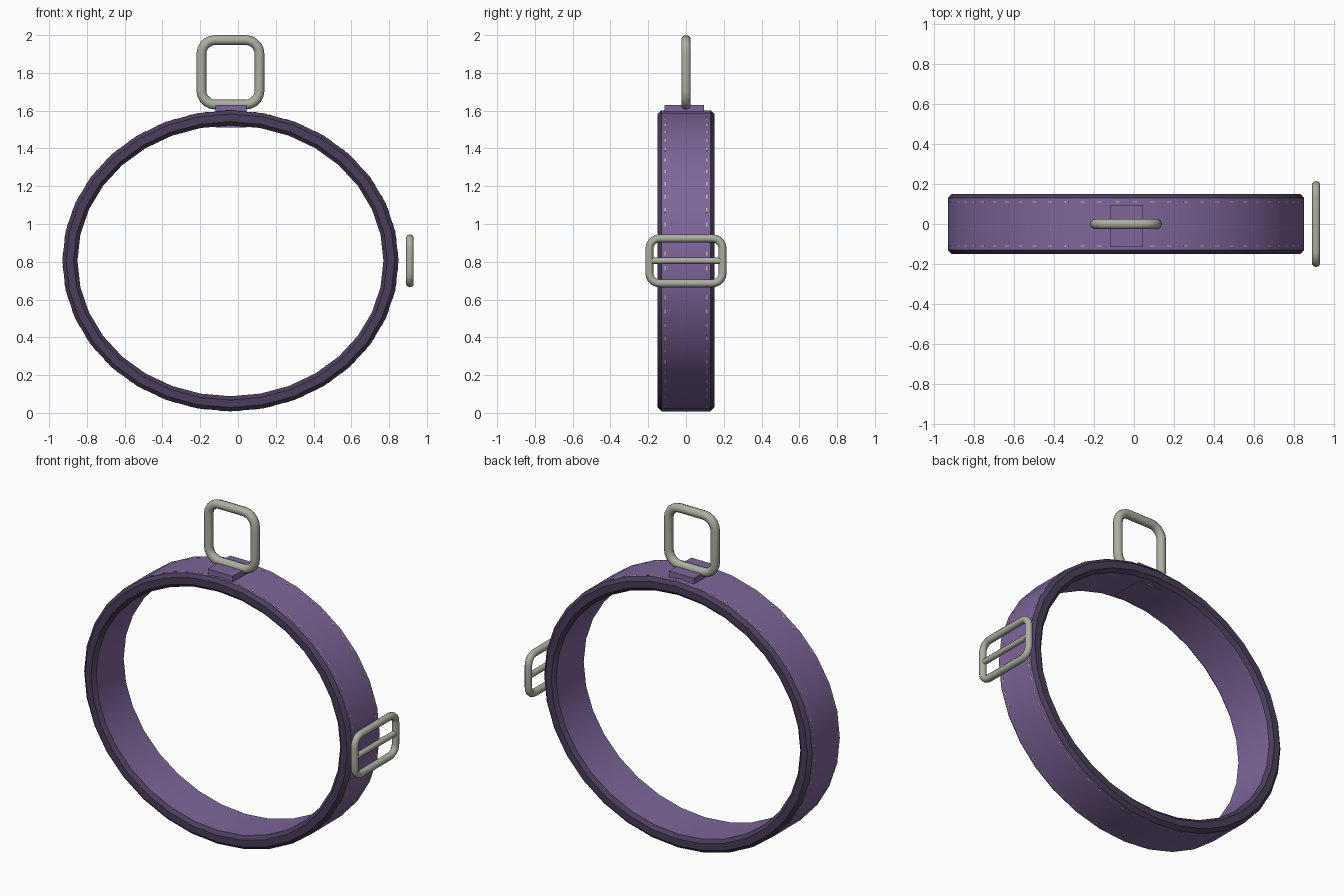
import bpy, bmesh, math
from mathutils import Vector, Matrix

if "Cube" in bpy.data.objects:
    bpy.data.objects.remove(bpy.data.objects["Cube"])

def material(name, rgb):
    m = bpy.data.materials.new(name)
    m.diffuse_color = (*rgb, 1)
    m.use_nodes = True
    m.node_tree.nodes["Principled BSDF"].inputs["Base Color"].default_value = m.diffuse_color
    return m

PURPLE = material("purple strap", (0.21, 0.133, 0.325))
DARK = material("dark purple edge", (0.068, 0.047, 0.1))
METAL = material("grey metal", (0.42, 0.425, 0.36))
TAN = material("tan thread", (0.55, 0.45, 0.30))

CX, CZ = -0.04, 0.805          # strap centre
RX, RZ, T = 0.89, 0.797, 0.08  # outer half-axes and thickness

def finish(bm, name, mats, angle=None):
    bmesh.ops.recalc_face_normals(bm, faces=bm.faces)
    me = bpy.data.meshes.new(name)
    bm.to_mesh(me)
    bm.free()
    ob = bpy.data.objects.new(name, me)
    bpy.context.collection.objects.link(ob)
    for m in mats:
        me.materials.append(m)
    if angle:
        bpy.ops.object.select_all(action='DESELECT')
        ob.select_set(True)
        bpy.context.view_layer.objects.active = ob
        bpy.ops.object.shade_smooth_by_angle(angle=math.radians(angle))
    return ob

def bridge(bm, rings, mat_of=lambda j: 0):
    """Closed loop of closed cross-sections."""
    n, k = len(rings), len(rings[0])
    for i in range(n):
        a, b = rings[i], rings[(i + 1) % n]
        for j in range(k):
            f = bm.faces.new((a[j], a[(j + 1) % k], b[(j + 1) % k], b[j]))
            f.material_index = mat_of(j)

# strap: chamfered section swept round an ellipse, dark cut edges
bm = bmesh.new()
w, c = 0.15, 0.02
section = [(-w + c, 0), (w - c, 0), (w, -c), (w, c - T),
           (w - c, -T), (-w + c, -T), (-w, c - T), (-w, -c)]
rings = []
for i in range(32):
    a = 2 * math.pi * i / 32
    rings.append([bm.verts.new((CX + (RX + d) * math.cos(a), y,
                                CZ + (RZ + d) * math.sin(a))) for y, d in section])
bridge(bm, rings, lambda j: 0 if j in (0, 4) else 1)
finish(bm, "strap", [PURPLE, DARK], 30)

# stitching: two rows of small dashes
bm = bmesh.new()
for side in (-1, 1):
    for i in range(64):
        seg, t = divmod(i + 0.5, 2)
        t /= 2
        p, q = [Vector((CX + RX * math.cos(a), side * 0.11, CZ + RZ * math.sin(a)))
                for a in (2 * math.pi * seg / 32, 2 * math.pi * (seg + 1) / 32)]
        x = (q - p).normalized()
        y = Vector((0, 1, 0))
        rot = Matrix((x, y, x.cross(y))).transposed().to_4x4()
        bmesh.ops.create_cube(bm, size=1, matrix=Matrix.Translation(p.lerp(q, t)) @ rot
                              @ Matrix.Diagonal((0.022, 0.007, 0.003, 1)))
finish(bm, "stitching", [TAN])

# keeper patch wrapping the strap at the top
bm = bmesh.new()
bmesh.ops.create_cube(bm, size=1, matrix=Matrix.Translation((-0.037, -0.01, 1.571))
                      @ Matrix.Diagonal((0.165, 0.21, 0.118, 1)))
finish(bm, "ring_keeper", [PURPLE])

def wire_frame(name, centre, u, v, width, height, corner, r):
    """Round wire bent to a rounded rectangle, in the plane of u and v."""
    bm = bmesh.new()
    u, v, centre = Vector(u), Vector(v), Vector(centre)
    n = u.cross(v)
    hu, hv, cr = width / 2 - r, height / 2 - r, corner - r
    rings = []
    for k, (su, sv) in enumerate(((1, 1), (-1, 1), (-1, -1), (1, -1))):
        for s in range(6):
            a = math.pi / 2 * (k + s / 5)
            out = u * math.cos(a) + v * math.sin(a)
            p = centre + u * su * (hu - cr) + v * sv * (hv - cr) + out * cr
            rings.append([bm.verts.new(p + r * (out * math.cos(b) + n * math.sin(b)))
                          for b in [2 * math.pi * j / 10 for j in range(10)]])
    bridge(bm, rings)
    return finish(bm, name, [METAL], 60)

# hanging ring and slider buckle
wire_frame("top_ring", (-0.04, 0, 1.803), (1, 0, 0), (0, 0, 1), 0.36, 0.394, 0.1, 0.026)
wire_frame("buckle_frame", (0.91, 0, 0.805), (0, 1, 0), (0, 0, 1), 0.43, 0.28, 0.075, 0.021)

# buckle centre bar
bm = bmesh.new()
bmesh.ops.create_cone(bm, cap_ends=True, segments=10, radius1=0.017, radius2=0.017, depth=0.38,
                      matrix=Matrix.Translation((0.91, 0, 0.805)) @ Matrix.Rotation(math.pi / 2, 4, 'X'))
finish(bm, "buckle_bar", [METAL], 60)
